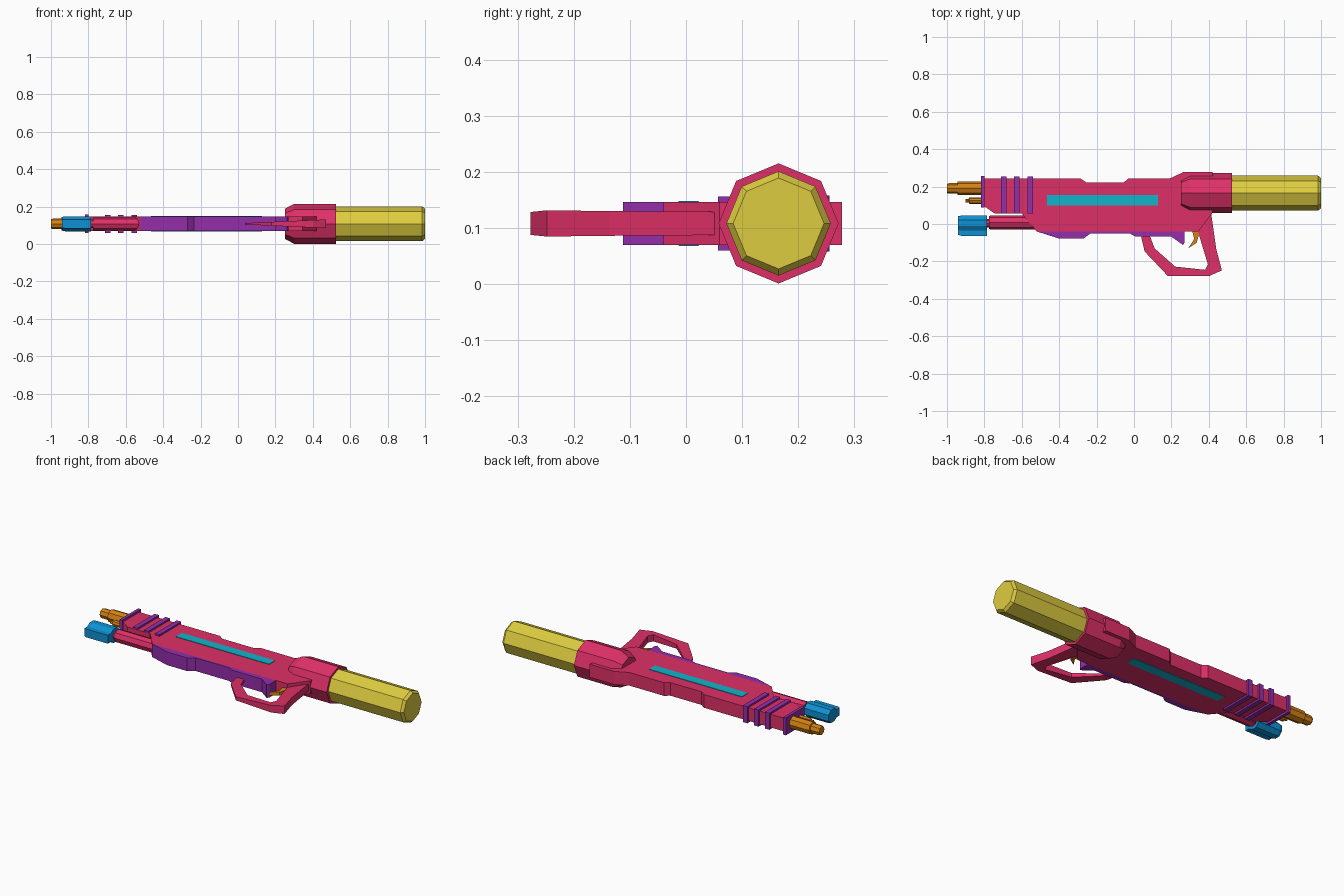
import bpy
import math

cube = bpy.data.objects.get("Cube")
if cube:
    bpy.data.objects.remove(cube)

ZC = 0.108      # height of the symmetry plane
HALF = 0.038    # half thickness of the flat body


def material(name, rgb):
    col = [(c / 255 / 12.92) if c < 11 else ((c / 255 + 0.055) / 1.055) ** 2.4 for c in rgb] + [1]
    m = bpy.data.materials.new(name)
    m.use_nodes = True
    m.diffuse_color = col
    m.node_tree.nodes["Principled BSDF"].inputs["Base Color"].default_value = col
    return m


RED = material("raspberry", (222, 48, 103))
PURPLE = material("purple", (148, 46, 170))
TEAL = material("teal", (18, 180, 202))
BLUE = material("blue", (14, 145, 212))
ORANGE = material("orange", (214, 130, 20))
YELLOW = material("yellow", (222, 204, 64))


def build(name, verts, faces, mat):
    me = bpy.data.meshes.new(name)
    me.from_pydata(verts, [], faces)
    me.materials.append(mat)
    ob = bpy.data.objects.new(name, me)
    bpy.context.collection.objects.link(ob)
    return ob


def loft(name, rings, mat):
    """Skin equal-length rings and cap both ends."""
    n = len(rings[0])
    verts = [v for ring in rings for v in ring]
    faces = [tuple(reversed(range(n))), tuple(range(len(verts) - n, len(verts)))]
    for k in range(len(rings) - 1):
        for i in range(n):
            j = (i + 1) % n
            faces.append((k * n + i, k * n + j, k * n + n + j, k * n + n + i))
    return build(name, verts, faces, mat)


def slab(name, outline, mat, half=lambda x: HALF):
    """Counter-clockwise plan outline, thickened evenly about the symmetry plane."""
    return loft(name, [[(x, y, ZC + s * half(x)) for x, y in outline] for s in (-1, 1)], mat)


def tube(name, y, sections, mat, sides=8):
    """Faceted tube along x from (x, radius) sections."""
    angles = [2 * math.pi * i / sides for i in range(sides)]
    return loft(name, [[(x, y + r * math.cos(a), ZC + r * math.sin(a)) for a in angles]
                       for x, r in sections], mat)


def box(name, x0, x1, y0, y1, half, mat):
    return slab(name, [(x0, y0), (x1, y0), (x1, y1), (x0, y1)], mat, lambda x: half)


# Main body
slab("body", [(-.808, .1), (-.745, .056), (-.6, .056), (-.52, -.04), (.345, -.04),
              (.42, .06), (.42, .278), (.265, .278), (.19, .243), (-.03, .243),
              (-.055, .222), (-.255, .222), (-.285, .243), (-.808, .243)], RED)

# Lower trim under the body
slab("lower_trim", [(-.52, -.04), (-.4, -.078), (-.27, -.078), (-.235, -.052), (-.02, -.052),
                    (.01, -.068), (.2, -.068), (.262, -.112), (.27, -.1), (.27, -.04)], PURPLE)

# Open grip and guard, thin at the front and thicker towards the rear
slab("grip", [(.04, -.077), (.057, -.147), (.18, -.277), (.405, -.277), (.47, -.248),
              (.44, -.136), (.412, .06), (.3, .05), (.345, -.05), (.395, -.215), (.38, -.245),
              (.22, -.228), (.11, -.13), (.08, -.05), (.04, -.05)], RED,
     lambda x: .004 + .045 * (x - .04))

# Trigger
slab("trigger", [(.31, -.03), (.322, -.08), (.29, -.13), (.335, -.1), (.355, -.03)], ORANGE,
     lambda x: .01)

# Stripe plates on both faces
for side, s in (("upper", 1), ("lower", -1)):
    stripe = box(side + "_stripe", -.466, .128, .1, .155, .003, TEAL)
    stripe.location.z = s * HALF

# Bands round the fore end, and the end plate
for i, x in enumerate((-.696, -.627, -.555)):
    box("band_%d" % (i + 1), x - .014, x + .014, .057, .254, .048, PURPLE)
box("end_plate", -.817, -.8, .088, .256, .05, PURPLE)

# Barrels
tube("main_barrel", .19, [(-1, .024), (-.99, .028), (-.945, .028), (-.943, .036), (-.81, .036)], ORANGE)
tube("small_barrel", .125, [(-.9, .009), (-.885, .009), (-.88, .017), (-.81, .017)], ORANGE)
tube("lower_barrel", .008, [(-.775, .034), (-.768, .037), (-.5, .037)], RED)
tube("barrel_collar", .004, [(-.8, .022), (-.76, .022)], RED)

# Muzzle block: rounded top with a narrower keel
profile = [(.045, .018), (.022, .04), (-.012, .04), (-.035, .024), (-.063, .024)]
ring = profile + [(y, -z) for y, z in reversed(profile)]
loft("muzzle_block", [[(x, y * k, ZC + z * k) for y, z in ring]
                      for x, k in ((-.94, .92), (-.925, 1), (-.787, 1))], BLUE)

# Rear housing and canister
tube("rear_housing", .165, [(.25, .08), (.3, .107), (.525, .107)], RED)
tube("canister", .165, [(.5, .093), (.985, .093), (1, .081)], YELLOW)
